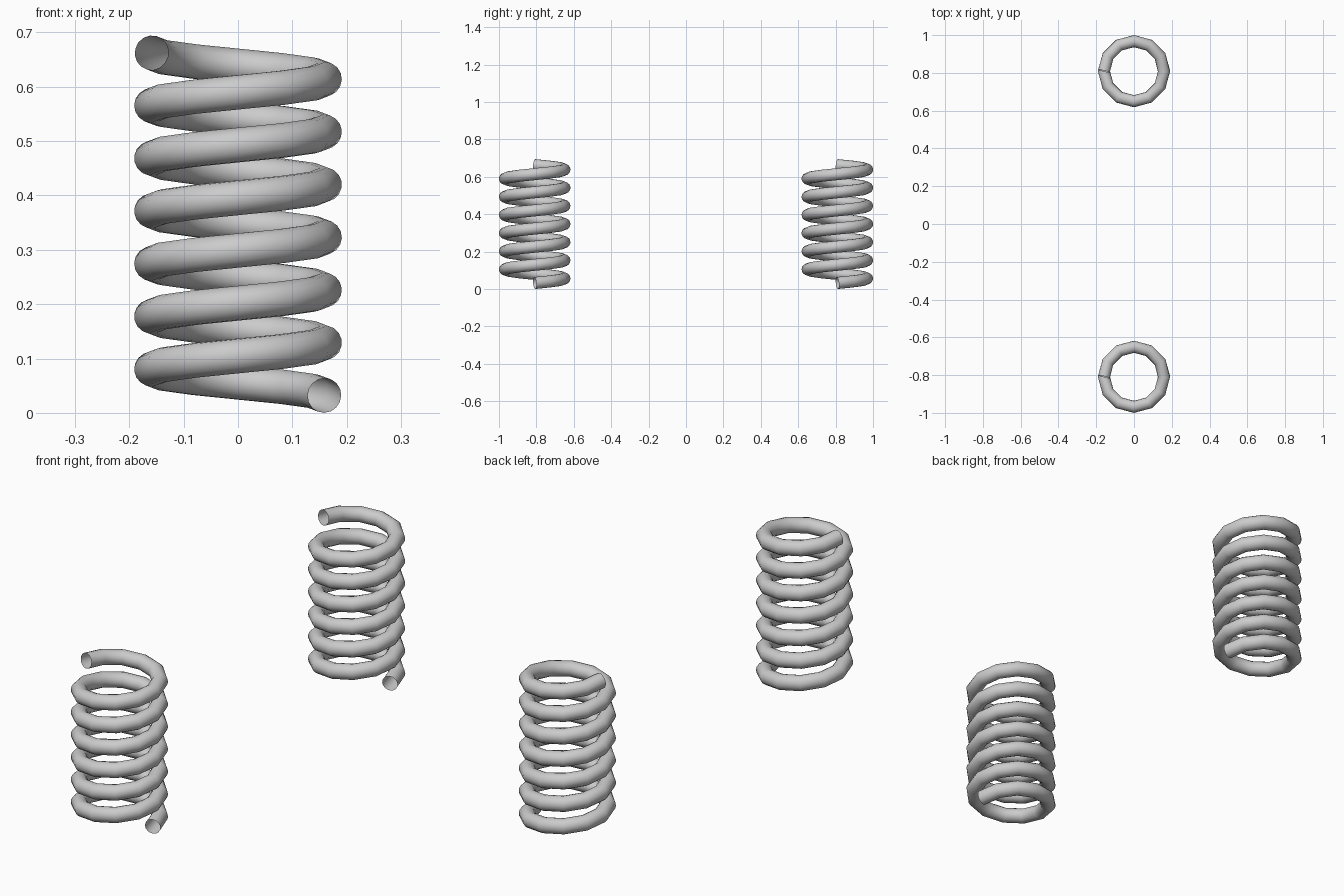
import bpy
import math

if "Cube" in bpy.data.objects:
    bpy.data.objects.remove(bpy.data.objects["Cube"])

COIL_RADIUS = 0.159
WIRE_RADIUS = 0.032
PITCH = 0.097
STEPS = 12          # straight segments per turn
TURNS = 6.5

steel = bpy.data.materials.new("grey steel")
steel.diffuse_color = (0.6, 0.6, 0.6, 1)
steel.use_nodes = True
steel.node_tree.nodes["Principled BSDF"].inputs["Base Color"].default_value = steel.diffuse_color


def coil_spring(name, y):
    """Open-ended round wire swept along a rising twelve-sided helix."""
    curve = bpy.data.curves.new(name, 'CURVE')
    curve.dimensions = '3D'
    curve.bevel_depth = WIRE_RADIUS
    curve.bevel_resolution = 6
    curve.use_fill_caps = False
    count = int(STEPS * TURNS) + 1
    spline = curve.splines.new('POLY')
    spline.points.add(count - 1)
    for i, point in enumerate(spline.points):
        a = 2 * math.pi * i / STEPS
        point.co = (COIL_RADIUS * math.cos(a), COIL_RADIUS * math.sin(a),
                    WIRE_RADIUS + PITCH * i / STEPS, 1)
    spline.use_smooth = True
    curve.materials.append(steel)
    obj = bpy.data.objects.new(name, curve)
    obj.location.y = y
    bpy.context.collection.objects.link(obj)

    # turn the swept wire into a smooth mesh
    bpy.ops.object.select_all(action='DESELECT')
    obj.select_set(True)
    bpy.context.view_layer.objects.active = obj
    bpy.ops.object.convert(target='MESH')
    bpy.ops.object.shade_smooth()


# matching pair, front and back
coil_spring("front_spring", -0.809)
coil_spring("back_spring", 0.809)
